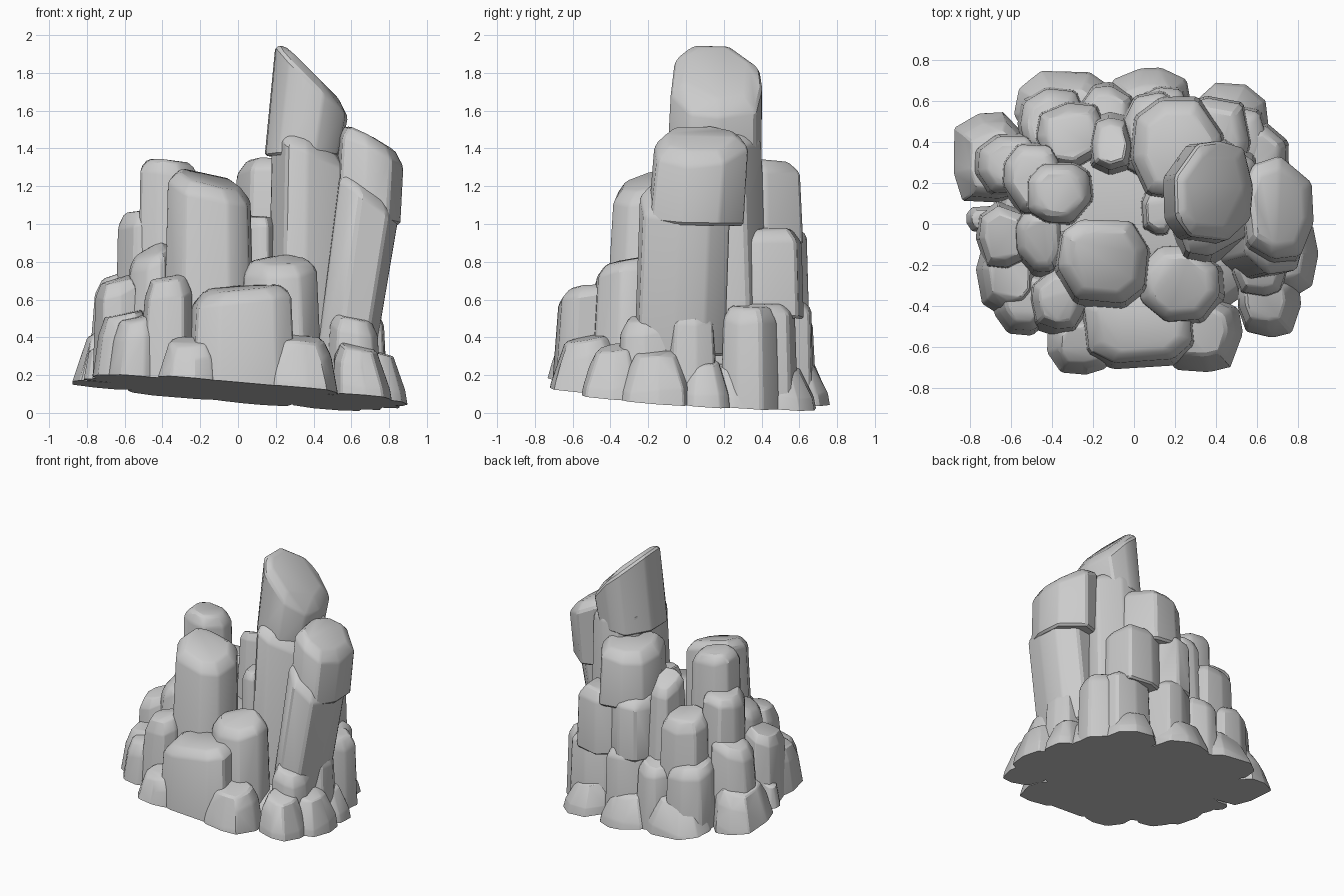
import bpy, bmesh, math, random
from mathutils import Vector

random.seed(4)
cube = bpy.data.objects.get("Cube")
if cube:
    bpy.data.objects.remove(cube, do_unlink=True)

stone = bpy.data.materials.new("grey stone")
stone.use_nodes = True
stone.diffuse_color = (.6, .6, .6, 1)
bsdf = stone.node_tree.nodes["Principled BSDF"]
bsdf.inputs["Base Color"].default_value = stone.diffuse_color
bsdf.inputs["Roughness"].default_value = .9

# Tilted ground plane that slices the foot of the formation
GROUND = Vector((0, 0, .11))
GROUND_NORMAL = Vector((.085, .075, 1)).normalized()


def rock(name, x, y, top, low=-.15, slope=(0, 0), lean=(0, 0), taper=.88, cap=.06, sides=8):
    """Chiselled convex stone: x and y are its foot extents, top its centre height."""
    cx, cy = sum(x) / 2, sum(y) / 2
    rx, ry = (x[1] - x[0]) / 2, (y[1] - y[0]) / 2
    turn = random.uniform(0, math.tau)
    spokes = []
    for i in range(sides):
        a = turn + math.tau * (i + random.uniform(-.22, .22)) / sides
        c, s = math.cos(a), math.sin(a)
        # rounded-box outline
        k = (abs(c) ** 3 + abs(s) ** 3) ** (-1 / 3) * random.uniform(.97, 1.04)
        spokes.append((c * k * rx, s * k * ry))
    bm = bmesh.new()
    rings = ((0, 0, 1), (.5, 0, (1 + taper) / 2 + .03), (1, cap, taper), (1, 0, taper * .74))
    for t, drop, scale in rings:
        for sx, sy in spokes:
            px, py = sx * scale, sy * scale
            z = low + (top - low) * t - drop
            z += t * (slope[0] * px + slope[1] * py) + random.uniform(-.012, .012)
            bm.verts.new((cx + px + lean[0] * t, cy + py + lean[1] * t, z))
    hull = bmesh.ops.convex_hull(bm, input=bm.verts[:])
    inside = [g for g in hull["geom_interior"] if isinstance(g, bmesh.types.BMVert)]
    bmesh.ops.delete(bm, geom=inside, context='VERTS')
    bmesh.ops.dissolve_limit(bm, angle_limit=math.radians(9), verts=bm.verts[:], edges=bm.edges[:])
    bmesh.ops.bevel(bm, geom=bm.edges[:], offset=.014, segments=1, affect='EDGES', clamp_overlap=True)
    # flat underside
    bmesh.ops.bisect_plane(bm, geom=bm.verts[:] + bm.edges[:] + bm.faces[:],
                           plane_co=GROUND, plane_no=GROUND_NORMAL, clear_inner=True)
    bmesh.ops.holes_fill(bm, edges=[e for e in bm.edges if e.is_boundary])
    bmesh.ops.recalc_face_normals(bm, faces=bm.faces[:])
    mesh = bpy.data.meshes.new(name)
    bm.to_mesh(mesh)
    bm.free()
    mesh.materials.append(stone)
    mesh.shade_smooth()
    mesh.set_sharp_from_angle(angle=math.radians(24))
    ob = bpy.data.objects.new(name, mesh)
    bpy.context.collection.objects.link(ob)
    return ob


# Hidden mass joining everything
rock("core_base", (-.7, .7), (-.5, .55), top=.3, sides=12)
rock("core_middle", (-.5, .5), (-.3, .48), top=.65, sides=10)

# Tall spire with its slanted point
rock("spire_trunk", (.15, .56), (-.24, .34), top=1.46, slope=(-.5, .1), lean=(.02, .06), taper=.93)
rock("spire_point", (.14, .54), (-.1, .4), top=1.8, low=1.36, slope=(-1, 0), lean=(.05, .01), taper=.97, cap=.05, sides=9)
rock("spire_back", (.2, .6), (.08, .44), top=1.5, low=.5, slope=(-.2, 0), lean=(.02, -.02))

# Leaning pillar on the left flank of the spire
rock("leaning_pillar", (.41, .73), (-.27, .2), top=1.2, low=.3, slope=(-.7, .1), lean=(.12, .03), taper=1)
rock("leaning_pillar_cap", (.5, .86), (-.2, .3), top=1.46, low=1.0, slope=(-.5, 0), lean=(.02, .03), taper=.98)

# Front pillar and its stepped blocks
rock("front_pillar", (-.4, .1), (-.46, .02), top=1.23, slope=(-.25, .2), lean=(0, .04), taper=.86)
rock("front_block", (-.28, .32), (-.73, -.3), top=.66, slope=(.12, .1), lean=(0, .03))
rock("front_step", (0, .46), (-.52, -.1), top=.81, slope=(.05, .12), lean=(-.01, .02), taper=.86)
rock("front_gap_stone", (.02, .22), (-.08, .2), top=1.04, taper=.8)

# Pillars behind on the right
rock("rear_right_pillar", (-.55, -.18), (-.02, .32), top=1.33, slope=(-.15, 0), taper=.86)
rock("rear_right_shoulder", (-.66, -.34), (.02, .42), top=1.07, slope=(.15, 0), taper=.85)
rock("right_ledge", (-.82, -.45), (.12, .46), top=.74, slope=(.3, 0), lean=(.03, 0), taper=.82)
rock("right_front_ledge", (-.64, -.34), (-.32, .1), top=.86, slope=(.4, .2), lean=(.03, .03), taper=.75)
rock("right_step", (-.78, -.5), (-.25, .12), top=.7, slope=(.3, .1), taper=.8)

# Stacked back pillar
rock("back_pillar_top", (-.02, .44), (.1, .62), top=1.34, low=.9, slope=(.05, -.06), taper=.93)
rock("back_pillar_middle", (-.07, .3), (.2, .65), top=.99, low=.52, taper=.95)
rock("back_pillar_middle_side", (.2, .57), (.18, .63), top=.97, low=.5, taper=.95)
rock("back_pillar_foot", (-.05, .3), (.3, .68), top=.6, taper=.92)
rock("back_pillar_foot_side", (.25, .68), (.17, .6), top=.58, taper=.9)
rock("back_peak", (-.26, .04), (.2, .58), top=1.13, slope=(.1, -.4), taper=.65)
rock("back_right_middle", (-.5, -.12), (.25, .62), top=.92, slope=(0, -.2), taper=.85)
rock("back_right_foot", (-.58, -.2), (.3, .68), top=.6, slope=(0, -.2), taper=.87)
rock("back_centre_foot", (-.3, .02), (.35, .7), top=.56, slope=(.1, -.2), taper=.82)

# Left side stones
rock("left_middle", (.5, .8), (-.13, .18), top=.55, slope=(-.2, 0), taper=.8)
rock("left_front_middle", (.45, .78), (-.38, -.05), top=.5, slope=(-.2, .1), taper=.78)
rock("left_rear_middle", (.45, .76), (.17, .5), top=.56, slope=(-.15, 0), taper=.87)

# Ring of low boulders around the foot
boulders = (
    ("front_left_boulder", (.12, .56), (-.75, -.35), .39),
    ("front_right_boulder", (-.45, -.08), (-.77, -.45), .38),
    ("left_corner_boulder", (.5, .83), (-.57, -.2), .34),
    ("left_edge_boulder", (.64, .91), (-.36, .03), .31),
    ("left_boulder", (.58, .87), (-.05, .24), .27),
    ("left_rear_boulder", (.5, .78), (.1, .4), .25),
    ("back_left_boulder", (.28, .66), (.34, .7), .25),
    ("back_boulder", (-.14, .29), (.42, .78), .28),
    ("back_right_boulder", (-.61, -.1), (.36, .77), .33),
    ("right_rear_boulder", (-.92, -.5), (.08, .56), .42),
    ("right_pebble", (-.86, -.66), (-.06, .11), .34),
    ("right_front_boulder", (-.8, -.46), (-.48, 0), .52),
    ("right_corner_boulder", (-.72, -.38), (-.57, -.2), .5),
    ("front_right_stone", (-.54, -.22), (-.57, -.2), .71),
)
for name, x, y, top in boulders:
    # tops fall away towards the rim
    out = (sum(x) * -.18, sum(y) * -.18)
    rock(name, x, y, top, low=-.05, slope=out, lean=(-sum(x) * .02, -sum(y) * .02),
         taper=.78, cap=.08, sides=9)
